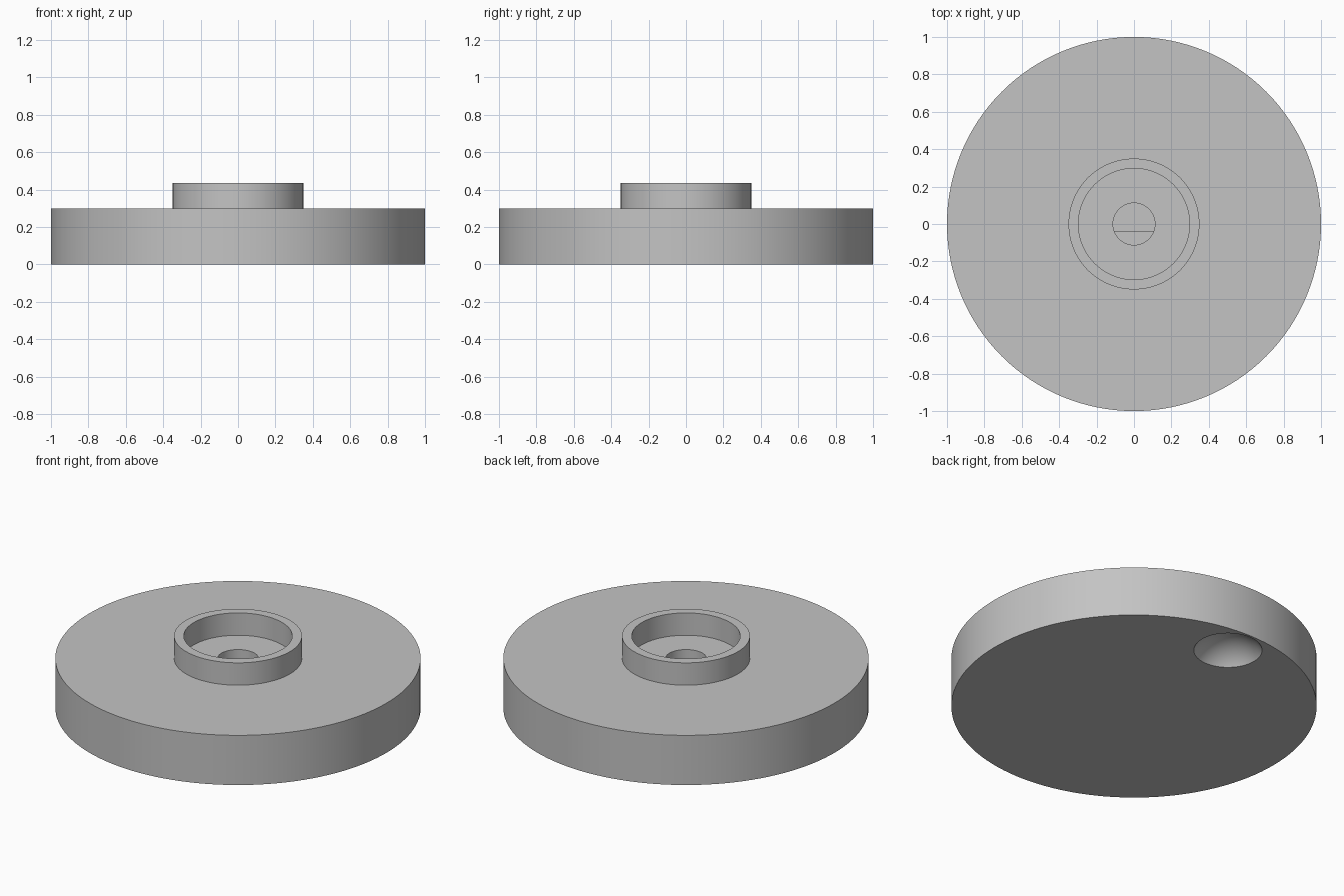
import bpy, bmesh, math

cube = bpy.data.objects.get("Cube")
if cube:
    bpy.data.objects.remove(cube, do_unlink=True)

SEGMENTS = 128
PLATE_TOP, BOSS_TOP = 0.30, 0.435
HOLE_R, HOLE_FLOOR, FLAT_TOP, FLAT_Y = 0.112, 0.06, 0.2, -0.038
DIMPLE_R, DIMPLE_DEPTH = 0.187, 0.1

grey = bpy.data.materials.new("plain grey")
grey.use_nodes = True
colour = (0.55, 0.55, 0.55, 1)
grey.diffuse_color = colour
grey.node_tree.nodes["Principled BSDF"].inputs["Base Color"].default_value = colour


def make_object(name, bm):
    bmesh.ops.recalc_face_normals(bm, faces=bm.faces)
    mesh = bpy.data.meshes.new(name)
    bm.to_mesh(mesh)
    bm.free()
    mesh.materials.append(grey)
    obj = bpy.data.objects.new(name, mesh)
    bpy.context.collection.objects.link(obj)
    return obj


def lathe(name, profile):
    """Revolve (radius, height) points that start and end on the axis."""
    bm = bmesh.new()
    verts = [bm.verts.new((r, 0, z)) for r, z in profile]
    edges = [bm.edges.new(pair) for pair in zip(verts, verts[1:])]
    bmesh.ops.spin(bm, geom=verts + edges, cent=(0, 0, 0), axis=(0, 0, 1),
                   angle=math.tau, steps=SEGMENTS, use_merge=True)
    bmesh.ops.remove_doubles(bm, verts=bm.verts, dist=1e-5)
    return make_object(name, bm)


def activate(obj):
    bpy.ops.object.select_all(action='DESELECT')
    obj.select_set(True)
    bpy.context.view_layer.objects.active = obj


def cut(target, cutter):
    mod = target.modifiers.new("cut", 'BOOLEAN')
    mod.operation = 'DIFFERENCE'
    mod.solver = 'EXACT'
    mod.object = cutter
    activate(target)
    bpy.ops.object.modifier_apply(modifier=mod.name)
    bpy.data.objects.remove(cutter, do_unlink=True)


# Round plate with raised collar and blind shaft hole
knob = lathe("knob_body", [
    (0, 0), (1, 0), (1, PLATE_TOP), (0.35, PLATE_TOP), (0.35, BOSS_TOP),
    (0.297, BOSS_TOP), (0.297, PLATE_TOP), (HOLE_R, PLATE_TOP),
    (HOLE_R, HOLE_FLOOR), (0, HOLE_FLOOR)])

# Finger dimple in the underside
ball_r = (DIMPLE_R ** 2 + DIMPLE_DEPTH ** 2) / (2 * DIMPLE_DEPTH)
bm = bmesh.new()
bmesh.ops.create_uvsphere(bm, u_segments=64, v_segments=48, radius=ball_r)
bmesh.ops.translate(bm, verts=bm.verts, vec=(0, 0.8, DIMPLE_DEPTH - ball_r))
dimple = make_object("dimple_cutter", bm)
dimple.hide_render = True
cut(knob, dimple)

# Flat that gives the lower part of the hole its D shape
bm = bmesh.new()
outer = HOLE_R + 0.002
start = math.asin(FLAT_Y / outer)
arc = [math.pi - start + (math.pi + 2 * start) * i / 24 for i in range(25)]
ring = [bm.verts.new((outer * math.cos(a), outer * math.sin(a), HOLE_FLOOR - 0.002))
        for a in arc]
base = bm.faces.new(ring)
grown = bmesh.ops.extrude_face_region(bm, geom=[base])["geom"]
bmesh.ops.translate(bm, verts=[v for v in grown if isinstance(v, bmesh.types.BMVert)],
                    vec=(0, 0, FLAT_TOP - HOLE_FLOOR))
shaft_flat = make_object("shaft_flat", bm)

for obj in (knob, shaft_flat):
    activate(obj)
    bpy.ops.object.shade_smooth_by_angle(angle=math.radians(30))
